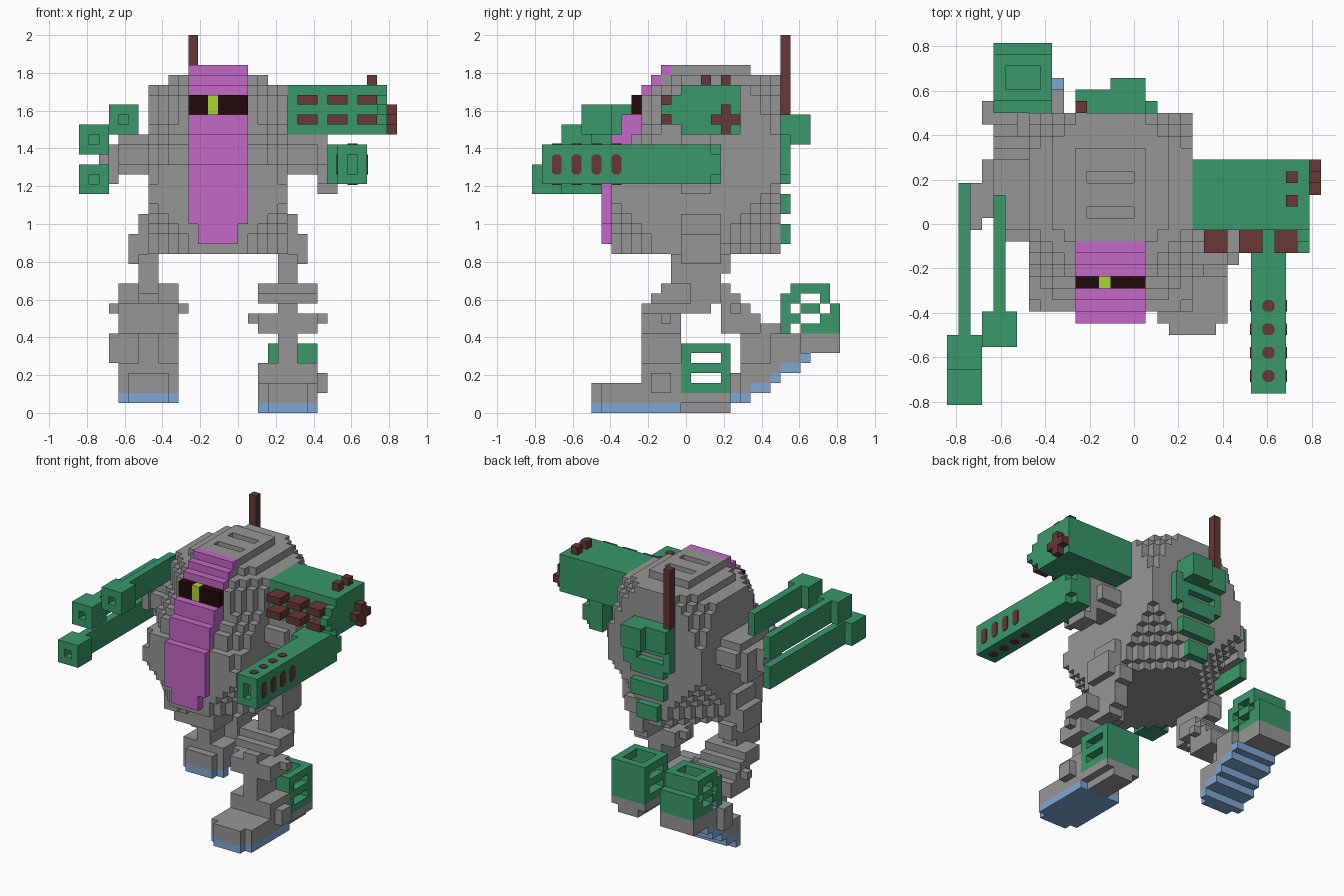
import bpy, bmesh

cube = bpy.data.objects.get("Cube")
if cube:
    bpy.data.objects.remove(cube, do_unlink=True)

V = 2 / 38  # size of one block


def material(name, rgb):
    lin = [((c / 255 + 0.055) / 1.055) ** 2.4 for c in rgb] + [1.0]
    m = bpy.data.materials.new(name)
    m.use_nodes = True
    m.diffuse_color = lin
    bsdf = next(n for n in m.node_tree.nodes if n.type == 'BSDF_PRINCIPLED')
    bsdf.inputs["Base Color"].default_value = lin
    bsdf.inputs["Roughness"].default_value = 0.8
    return m


MATS = {
    "gray": material("armour gray", (150, 150, 150)),
    "green": material("green", (58, 152, 106)),
    "pink": material("pink", (196, 104, 199)),
    "red": material("dark red", (104, 55, 55)),
    "blue": material("sole blue", (128, 168, 213)),
    "black": material("visor black", (34, 10, 10)),
    "yellow": material("eye yellow", (171, 212, 46)),
}


def fill(cells, colour, *boxes):
    """Fill blocks given as (x0, x1, y0, y1, z0, z1); colour None carves them out."""
    for x0, x1, y0, y1, z0, z1 in boxes:
        for x in range(x0, x1):
            for y in range(y0, y1):
                for z in range(z0, z1):
                    if colour:
                        cells[x, y, z] = colour
                    else:
                        cells.pop((x, y, z), None)


def finish(name, bm, colours):
    mesh = bpy.data.meshes.new(name)
    bm.to_mesh(mesh)
    bm.free()
    for c in colours:
        mesh.materials.append(MATS[c])
    bpy.context.collection.objects.link(bpy.data.objects.new(name, mesh))


def build(name, cells):
    """Skin the filled blocks with outer faces and merge the flat areas."""
    bm = bmesh.new()
    verts = {}
    used = sorted(set(cells.values()))

    def vert(p):
        if p not in verts:
            verts[p] = bm.verts.new((p[0] * V, (p[1] - 0.5) * V, p[2] * V))
        return verts[p]

    for cell, colour in cells.items():
        for a in range(3):
            for s in (0, 1):
                near = list(cell)
                near[a] += 1 if s else -1
                if tuple(near) in cells:
                    continue
                ring = []
                for u, w in ((0, 0), (1, 0), (1, 1), (0, 1)):
                    p = list(cell)
                    p[a] += s
                    p[(a + 1) % 3] += u
                    p[(a + 2) % 3] += w
                    ring.append(vert(tuple(p)))
                face = bm.faces.new(ring if s else ring[::-1])
                face.material_index = used.index(colour)
    bmesh.ops.dissolve_limit(bm, angle_limit=0.01, verts=bm.verts[:],
                             edges=bm.edges[:], delimit={'MATERIAL'})
    finish(name, bm, used)


def part(name, *steps):
    cells = {}
    for colour, *boxes in steps:
        fill(cells, colour, *boxes)
    build(name, cells)


# Body: layers (z0, z1, half width, front, back, front corner cut, back corner cut)
body = {}
for z0, z1, hw, front, back, cut_f, cut_b in (
        (16, 17, 7, -7, 10, 4, 6), (17, 18, 7, -7, 10, 4, 5), (18, 19, 7, -7, 10, 3, 5),
        (19, 20, 7, -7, 10, 2, 4), (20, 21, 7, -7, 10, 1, 3), (21, 22, 7, -7, 10, 0, 2),
        (22, 23, 7, -7, 10, 0, 1), (23, 25, 7, -7, 10, 1, 0), (25, 27, 7, -6, 10, 2, 0),
        (27, 28, 7, -5, 10, 2, 0), (28, 29, 7, -4, 10, 2, 1), (29, 30, 7, -4, 10, 3, 1),
        (30, 31, 7, -4, 10, 3, 2), (31, 32, 7, -4, 10, 3, 2), (32, 33, 7, -3, 10, 3, 3),
        (33, 34, 5, -2, 10, 2, 2), (34, 35, 3, -1, 7, 0, 0)):
    for x in range(-2 - hw, -2 + hw):
        side = min(x + 2 + hw, hw - 3 - x)
        for y in range(front, back):
            if side + y - front >= cut_f and side + back - 1 - y >= cut_b:
                fill(body, "gray", (x, x + 1, y, y + 1, z0, z1))
fill(body, None, (-4, 0, 4, 5, 34, 35), (-4, 0, 1, 2, 34, 35))  # roof slots
build("body", body)

# Stepped front plate with visor
part("front_plate",
     ("pink", (-4, 0, -8, -6, 17, 19), (-5, 1, -8, -6, 19, 25), (-5, 1, -7, -5, 25, 28),
      (-5, 1, -6, -4, 28, 30), (-5, 1, -4, -3, 32, 33), (-5, 1, -3, -2, 33, 34),
      (-5, 1, -2, -1, 34, 35)))
part("visor", ("black", (-5, 1, -5, -3, 30, 32)), ("yellow", (-3, -2, -5, -4, 30, 32)))

# Back pack and antenna
part("back_pack",
     ("green", (-5, 1, 10, 12, 27, 30), (-2, 1, 12, 13, 27, 30), (-5, 2, 10, 11, 24, 28),
      (-4, 1, 10, 11, 23, 24), (-4, 1, 10, 11, 20, 22), (-3, 0, 10, 11, 17, 19)),
     (None, (-4, 0, 10, 11, 25, 26)))
part("antenna", ("red", (-5, -4, 10, 11, 30, 38)))

# Launcher on the left shoulder
part("launcher",
     ("green", (5, 15, 0, 6, 28, 33), (14, 15, -1, 0, 29, 32), (14, 15, -2, -1, 30, 31)))
rockets = {}
for x in (6, 9, 12):
    for z in (29, 31):
        fill(rockets, "red", (x, x + 2, -2, 0, z, z + 1))
build("rockets", rockets)
part("launcher_knobs",
     ("red", (15, 16, 4, 5, 28, 31), (15, 16, 3, 6, 29, 30),
      (13, 14, 2, 3, 33, 34), (13, 14, 4, 5, 33, 34)))

# Left arm with long gun
part("left_upper_arm",
     ("gray", (5, 8, 0, 3, 24, 28), (5, 8, -1, 4, 25, 27), (8, 9, 0, 3, 23, 28),
      (8, 10, 0, 3, 22, 23), (8, 9, -2, 0, 23, 25)))
part("left_gun",
     ("green", (10, 13, -14, 4, 23, 27), (9, 10, -1, 2, 23, 27)),
     (None, (11, 12, -14, -13, 24, 26), (12, 13, 3, 4, 23, 24), (12, 13, 3, 4, 26, 27)))

# Gun vents: thin eight-sided plates on the sides, top and bottom
bm = bmesh.new()
THICK = 0.005
for y in (-12.5, -10.5, -8.5, -6.5):
    for axis, centre, half in ((0, (13, y, 25), 1.0), (0, (10, y, 25), 1.0),
                               (2, (11.5, y, 27), 0.5), (2, (11.5, y, 23), 0.5)):
        c, q = 0.25, 0.5
        ring = []
        for u, w in ((q - c, -half), (q, c - half), (q, half - c), (q - c, half),
                     (c - q, half), (-q, half - c), (-q, c - half), (c - q, -half)):
            # u runs along the gun, w across it
            x, z = (0, w) if axis == 0 else (w, 0)
            ring.append(((centre[0] + x) * V, (centre[1] + u - 0.0) * V, (centre[2] + z) * V))
        layers = []
        for side in (-THICK, THICK):
            layers.append([bm.verts.new([v + side * (i == axis) - 0.5 * V * (i == 1)
                                         for i, v in enumerate(p)]) for p in ring])
        bm.faces.new(layers[0])
        bm.faces.new(layers[1][::-1])
        for i in range(8):
            j = (i + 1) % 8
            bm.faces.new((layers[0][i], layers[0][j], layers[1][j], layers[1][i]))
bmesh.ops.recalc_face_normals(bm, faces=bm.faces[:])
finish("gun_vents", bm, ["red"])

# Right arm with three claw fingers
part("right_upper_arm",
     ("gray", (-12, -9, 0, 6, 24, 28), (-12, -9, -1, 7, 25, 27), (-13, -12, 1, 6, 23, 27),
      (-14, -13, 0, 4, 24, 27)))
for name, x, y, z, end in (("upper_claw", -13, -10, 28, 3),
                           ("middle_claw", -16, -12, 26, 4),
                           ("lower_claw", -16, -15, 22, 4)):
    part(name,
         ("green", (x, x + 3, y, y + 3, z, z + 3), (x + 1, x + 2, y + 3, end, z, z + 3)),
         (None, (x + 1, x + 2, y, y + 1, z + 1, z + 2)))

# Hips and thighs, mirrored about the body centre
for name, m in (("left", False), ("right", True)):
    boxes = [(5, 7, 0, 4, 15, 18), (5, 6, 0, 4, 18, 20), (4, 6, -1, 4, 13, 16),
             (4, 6, 4, 5, 14, 16)]
    if m:
        boxes = [(-4 - b[1], -4 - b[0], *b[2:]) for b in boxes]
    part(name + "_hip", ("gray", *boxes))

# Left leg, planted in front
part("left_leg",
     ("gray", (2, 8, -2, 1, 12, 13), (2, 8, -3, 1, 11, 12), (4, 6, 1, 4, 11, 13),
      (4, 6, -4, 3, 10, 11), (2, 8, -4, 0, 8, 10), (1, 9, -2, -1, 9, 10),
      (4, 6, -4, 0, 5, 8), (2, 8, -4, 0, 3, 5), (8, 9, -3, -1, 2, 4)))
part("left_foot",
     ("gray", (2, 8, -8, 0, 1, 3), (3, 7, -9, -8, 1, 3), (3, 8, 0, 5, 1, 2),
      (4, 7, 0, 5, 0, 1)),
     ("blue", (2, 8, -8, 0, 0, 1), (3, 7, -9, -8, 0, 1)))
part("left_calf_frame",
     ("green", (3, 8, 0, 5, 2, 7)),
     (None, (4, 7, 1, 4, 3, 7), (3, 8, 1, 4, 3, 4), (3, 8, 1, 4, 5, 6)))

# Right leg, trailing behind with the heel raised
part("right_leg",
     ("gray", (-10, -8, -1, 2, 12, 13), (-12, -6, 2, 5, 12, 13), (-10, -8, 1, 2, 11, 12),
      (-12, -6, 2, 6, 11, 12), (-12, -6, 4, 7, 10, 11), (-12, -6, 4, 8, 8, 10),
      (-13, -5, 5, 6, 10, 11), (-10, -8, 6, 10, 5, 9), (-13, -12, 9, 11, 5, 8)))
part("right_foot",
     ("gray", (-12, -6, 5, 7, 2, 4), (-12, -6, 6, 9, 3, 5), (-12, -6, 9, 12, 4, 8),
      (-12, -7, 12, 13, 6, 8), (-12, -7, 13, 16, 6, 8)),
     ("blue", (-11, -7, 5, 6, 1, 2), (-12, -6, 6, 7, 1, 2), (-12, -6, 7, 9, 2, 3),
      (-12, -6, 9, 10, 3, 4), (-12, -6, 10, 12, 4, 5), (-12, -6, 12, 13, 5, 6)),
     (None, (-12, -11, 5, 6, 1, 4), (-7, -6, 5, 6, 1, 4)))
part("right_calf_frame",
     ("green", (-12, -7, 10, 15, 8, 12), (-12, -7, 11, 15, 12, 13), (-12, -7, 15, 16, 8, 11)),
     (None, (-11, -8, 12, 14, 9, 13), (-12, -7, 12, 14, 11, 12), (-12, -7, 11, 12, 10, 11),
      (-12, -7, 12, 14, 9, 10), (-12, -7, 14, 15, 10, 11), (-12, -7, 11, 12, 8, 9)))
